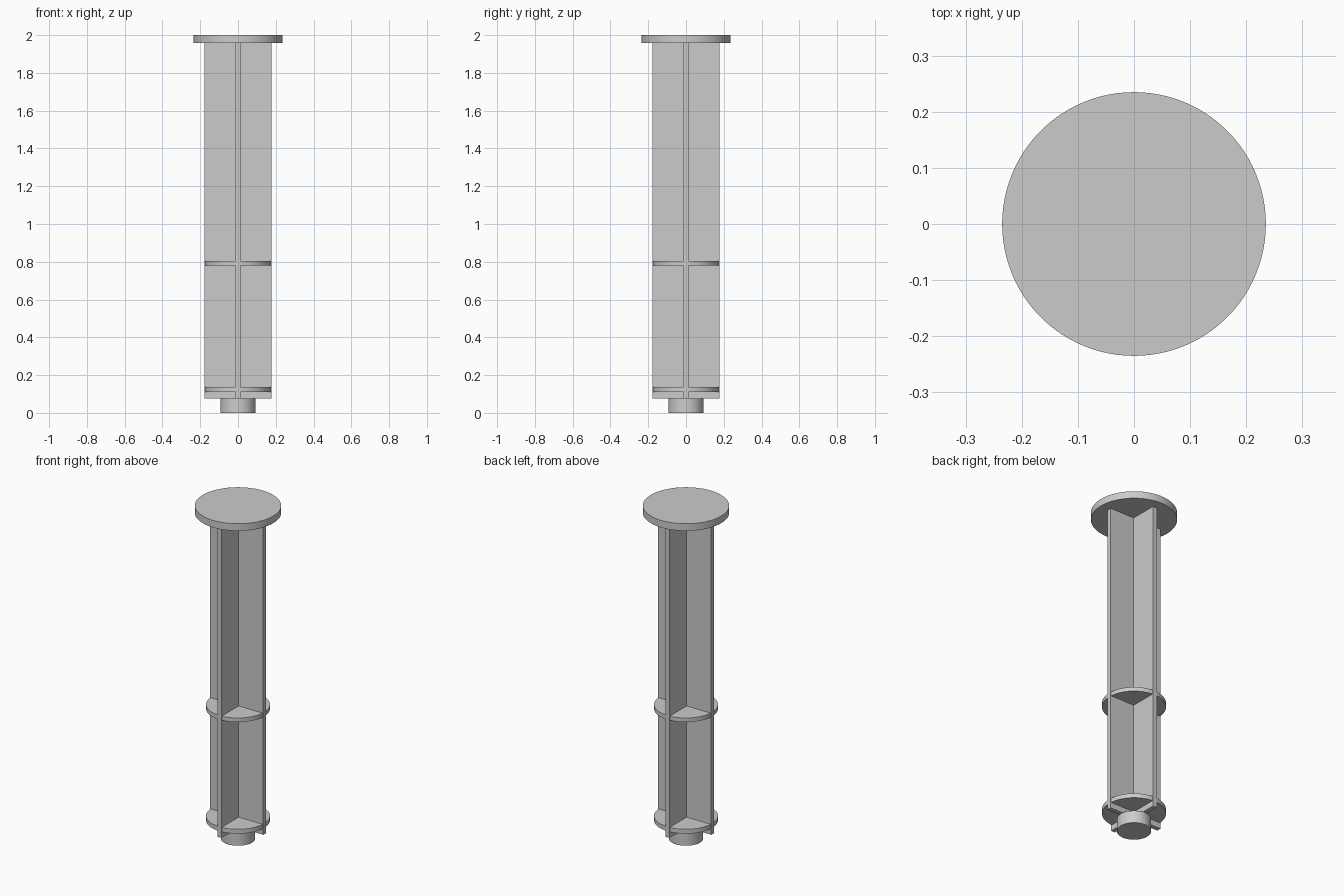
import bpy
import bmesh
from math import radians

default = bpy.data.objects.get("Cube")
if default:
    bpy.data.objects.remove(default, do_unlink=True)

grey = bpy.data.materials.new("plain_grey")
grey.use_nodes = True
colour = (0.6, 0.6, 0.6, 1)
grey.diffuse_color = colour
grey.node_tree.nodes["Principled BSDF"].inputs["Base Color"].default_value = colour


def disc(name, radius, bottom, top):
    """Upright cylinder with a smooth rim and crisp edges."""
    bpy.ops.mesh.primitive_cylinder_add(
        vertices=96, radius=radius, depth=top - bottom,
        location=(0, 0, (bottom + top) / 2))
    obj = bpy.context.object
    obj.name = name
    obj.data.materials.append(grey)
    bpy.ops.object.shade_smooth_by_angle(angle=radians(30))


def cross_shaft(name, reach, half, bottom, top):
    """Plus-shaped profile extruded upwards."""
    bm = bmesh.new()
    arm = [(reach, -half), (reach, half), (half, half)]
    points = []
    for _ in range(4):
        points += arm
        arm = [(-y, x) for x, y in arm]
    face = bm.faces.new([bm.verts.new((x, y, bottom)) for x, y in points])
    extruded = bmesh.ops.extrude_face_region(bm, geom=[face])
    verts = [v for v in extruded["geom"] if isinstance(v, bmesh.types.BMVert)]
    bmesh.ops.translate(bm, verts=verts, vec=(0, 0, top - bottom))
    bmesh.ops.recalc_face_normals(bm, faces=bm.faces)
    mesh = bpy.data.meshes.new(name)
    bm.to_mesh(mesh)
    bm.free()
    mesh.materials.append(grey)
    bpy.context.collection.objects.link(bpy.data.objects.new(name, mesh))


# Shaft of four fins
cross_shaft("cross_shaft", 0.177, 0.0135, 0.075, 1.957)

# Thumb plate, stiffening discs and end tip
disc("thumb_plate", 0.235, 1.957, 2.0)
disc("middle_disc", 0.174, 0.78, 0.805)
disc("lower_disc", 0.174, 0.11, 0.137)
disc("end_tip", 0.093, 0, 0.075)
